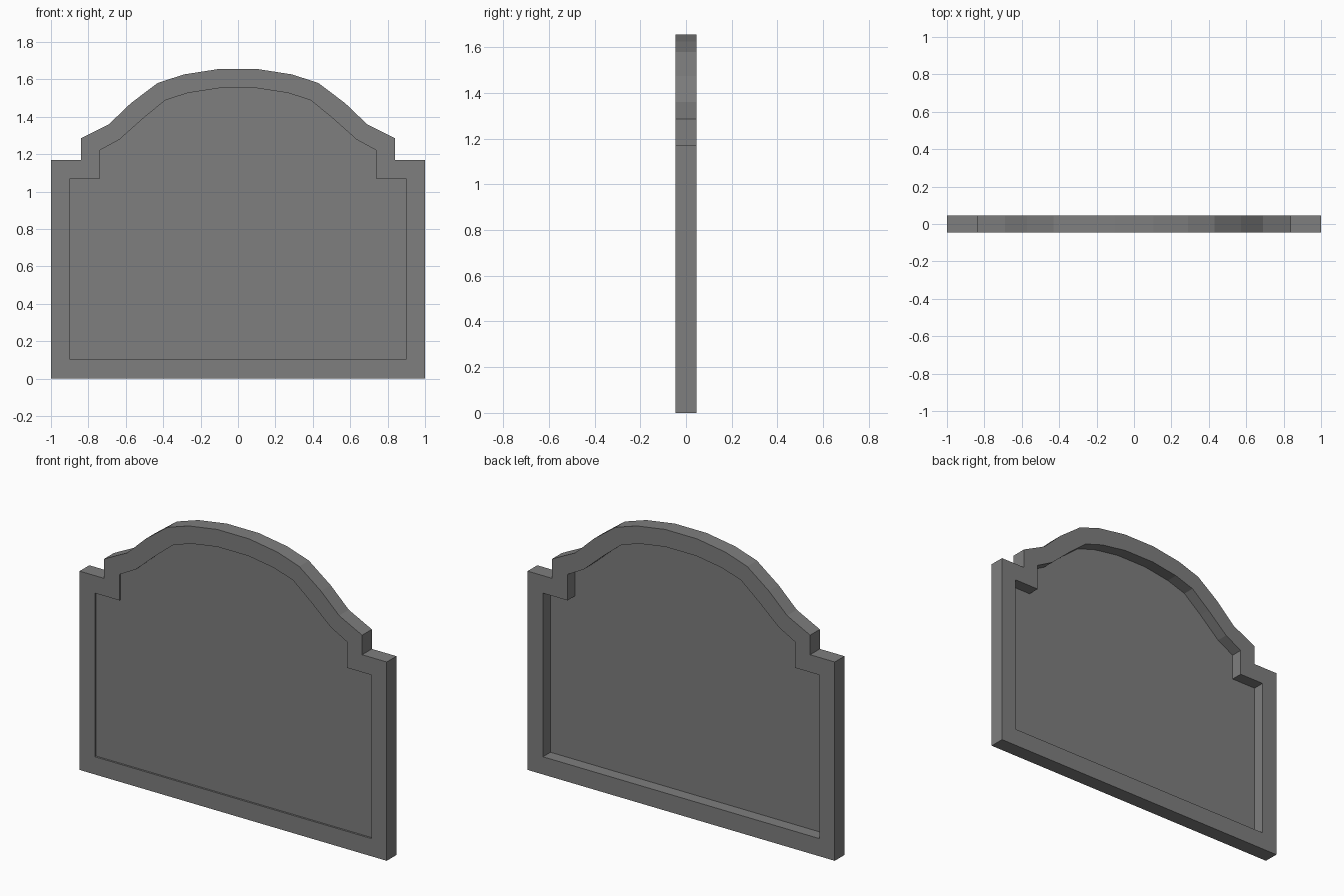
import bpy
import bmesh

cube = bpy.data.objects.get("Cube")
if cube:
    bpy.data.objects.remove(cube, do_unlink=True)

# Right-hand half outlines (x, z), from the base up to the crown
OUTER = [(1, 0), (1, 1.17), (0.84, 1.17), (0.84, 1.285), (0.69, 1.36),
         (0.572, 1.473), (0.43, 1.58), (0.29, 1.626), (0.104, 1.655)]
INNER = [(0.9, 0.104), (0.9, 1.067), (0.74, 1.067), (0.74, 1.22), (0.634, 1.278),
         (0.505, 1.393), (0.389, 1.488), (0.268, 1.527), (0.1, 1.553)]

HALF_DEPTH = 0.045
PANEL_FRONT = -0.034
PANEL_BACK = -0.025

grey = bpy.data.materials.new("plain_grey")
grey.use_nodes = True
colour = (0.21, 0.21, 0.21, 1)
grey.diffuse_color = colour
grey.node_tree.nodes["Principled BSDF"].inputs["Base Color"].default_value = colour


def mirrored(half):
    return half + [(-x, z) for x, z in reversed(half)]


def ring(bm, outline, y):
    return [bm.verts.new((x, y, z)) for x, z in outline]


def bridge(bm, a, b):
    for i in range(len(a)):
        j = (i + 1) % len(a)
        bm.faces.new((a[i], a[j], b[j], b[i]))


def finish(bm, name):
    bmesh.ops.recalc_face_normals(bm, faces=bm.faces)
    mesh = bpy.data.meshes.new(name)
    bm.to_mesh(mesh)
    bm.free()
    mesh.materials.append(grey)
    obj = bpy.data.objects.new(name, mesh)
    bpy.context.collection.objects.link(obj)


# Stepped, arched border: four outlines joined into a closed loop
bm = bmesh.new()
loops = [ring(bm, mirrored(half), y) for half, y in (
    (OUTER, -HALF_DEPTH), (OUTER, HALF_DEPTH), (INNER, HALF_DEPTH), (INNER, -HALF_DEPTH))]
for k in range(4):
    bridge(bm, loops[k], loops[(k + 1) % 4])
finish(bm, "frame")

# Thin panel, slightly recessed in front and deeply recessed behind
bm = bmesh.new()
front = ring(bm, mirrored(INNER), PANEL_FRONT)
back = ring(bm, mirrored(INNER), PANEL_BACK)
bm.faces.new(front)
bm.faces.new(back)
bridge(bm, front, back)
finish(bm, "panel")
